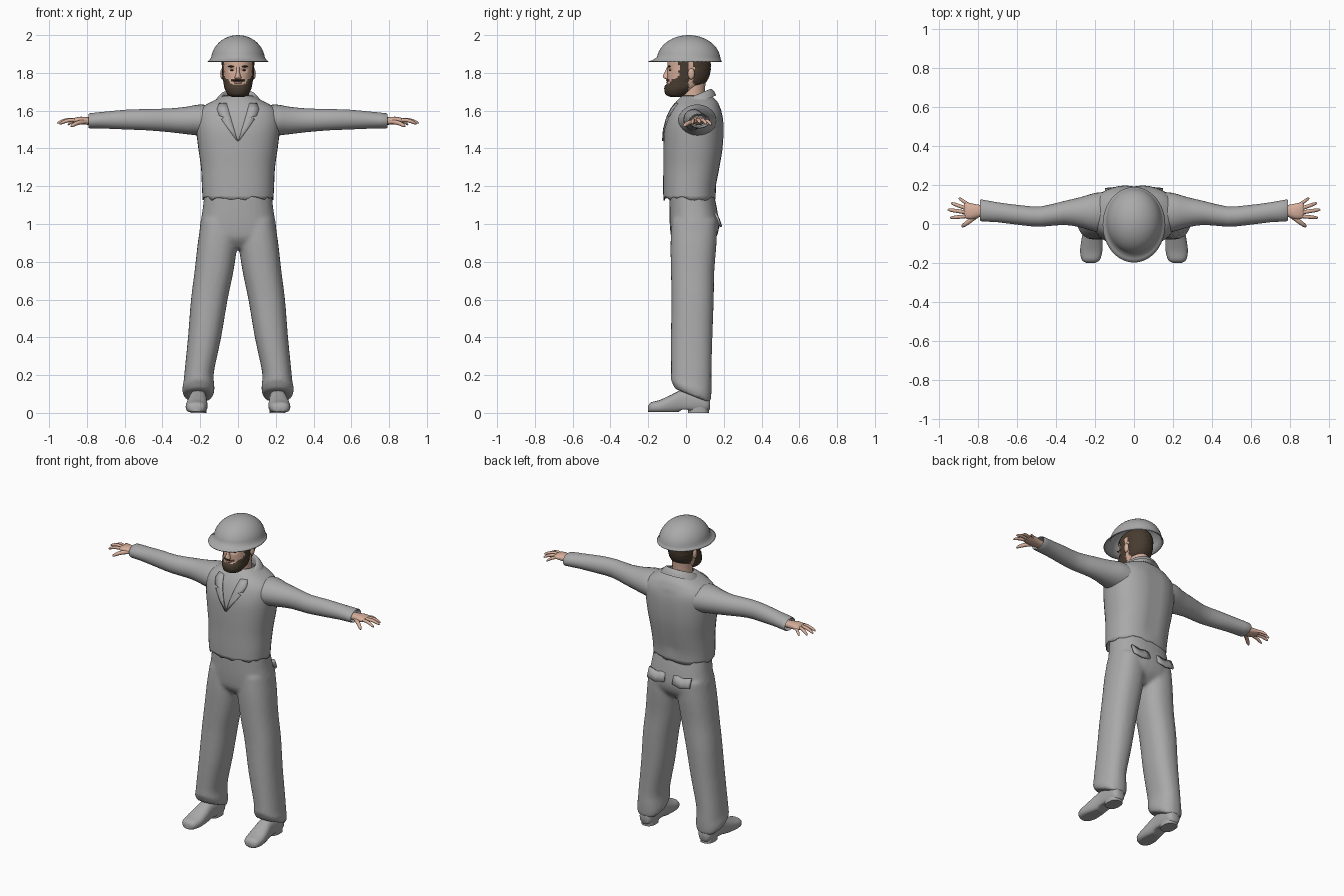
import bpy, bmesh, math, random
from mathutils import Vector
from mathutils.bvhtree import BVHTree

random.seed(4)
cube = bpy.data.objects.get("Cube")
if cube:
    bpy.data.objects.remove(cube, do_unlink=True)


def material(name, rgb):
    m = bpy.data.materials.new(name)
    m.use_nodes = True
    m.diffuse_color = (*rgb, 1)
    m.node_tree.nodes["Principled BSDF"].inputs["Base Color"].default_value = (*rgb, 1)
    return m


GREY = material("cloth grey", (0.40, 0.40, 0.40))
SKIN = material("skin", (0.68, 0.43, 0.33))
HAIR = material("dark brown hair", (0.065, 0.045, 0.03))
LIPS = material("lips", (0.45, 0.22, 0.18))
EYES = material("eye dark", (0.03, 0.025, 0.02))


def dense(rings, k):
    """Catmull-Rom interpolation between rings."""
    rings = [tuple(r) + (0,) * (6 - len(r)) for r in rings]
    out = []
    for i in range(len(rings) - 1):
        p = [rings[max(i - 1, 0)], rings[i], rings[i + 1], rings[min(i + 2, len(rings) - 1)]]
        for s in range(k):
            t = s / k
            out.append([0.5 * (2 * b + (c - a) * t + (2 * a - 5 * b + 4 * c - d) * t * t
                               + (3 * b - a - 3 * c + d) * t ** 3) for a, b, c, d in zip(*p)])
    return out + [list(rings[-1])]


def add_loft(bm, rings, axis="z", n=28, power=2.0, k=3, cap=True, side=1):
    """Rings are (position, centre a, centre b, radius a, radius b, tilt)."""
    loops = []
    for pos, ca, cb, ra, rb, tilt in dense(rings, k):
        loop = []
        for i in range(n):
            t = math.tau * i / n
            c, s = math.cos(t), math.sin(t)
            a = ca + ra * math.copysign(abs(c) ** (2 / power), c)
            b = cb + rb * math.copysign(abs(s) ** (2 / power), s)
            q = pos + tilt * (b - cb)
            x, y, z = {"z": (a, b, q), "x": (q, a, b), "y": (a, q, b)}[axis]
            loop.append(bm.verts.new((side * x, y, z)))
        loops.append(loop)
    for lo, hi in zip(loops, loops[1:]):
        for i in range(n):
            bm.faces.new((lo[i], lo[(i + 1) % n], hi[(i + 1) % n], hi[i]))
    if cap:
        bm.faces.new(loops[0])
        bm.faces.new(loops[-1])


def finish(name, bm, mats, mirror=False, angle=50):
    bmesh.ops.recalc_face_normals(bm, faces=bm.faces)
    me = bpy.data.meshes.new(name)
    bm.to_mesh(me)
    bm.free()
    for m in mats:
        me.materials.append(m)
    me.shade_smooth()
    me.set_sharp_from_angle(angle=math.radians(angle))
    ob = bpy.data.objects.new(name, me)
    bpy.context.collection.objects.link(ob)
    if mirror:
        ob.modifiers.new("Mirror", "MIRROR").use_mirror_merge = False
    return ob


def loft(name, rings, mat, mirror=False, **kw):
    bm = bmesh.new()
    add_loft(bm, rings, **kw)
    return finish(name, bm, [mat], mirror)


def blob(name, mat, centre, radii, mirror=False):
    bm = bmesh.new()
    bmesh.ops.create_uvsphere(bm, u_segments=16, v_segments=10, radius=1)
    bmesh.ops.scale(bm, vec=radii, verts=bm.verts)
    bmesh.ops.translate(bm, vec=centre, verts=bm.verts)
    return finish(name, bm, [mat], mirror)


# Trousers: pelvis and both legs fused into one skin
bm = bmesh.new()
add_loft(bm, [(1.16, 0, .03, .178, .118), (1.06, 0, .04, .19, .128), (.98, 0, .045, .203, .13),
              (.92, 0, .04, .19, .115), (.87, 0, .035, .09, .07)], power=2.4)
for side in (1, -1):
    add_loft(bm, [(1.02, .10, .045, .095, .12), (.9, .108, .04, .105, .122), (.75, .127, .035, .103, .115),
                  (.6, .152, .035, .097, .112), (.4, .177, .03, .088, .11), (.22, .205, .028, .078, .107),
                  (.16, .208, .028, .081, .108, -.15), (.125, .21, .03, .086, .104, -.35),
                  (.09, .21, .035, .077, .095, -.4)], power=2.3, side=side)
trousers = finish("trousers", bm, [GREY])
remesh = trousers.modifiers.new("Fuse", "REMESH")
remesh.mode, remesh.voxel_size, remesh.use_smooth_shade = "VOXEL", 0.011, True
soften = trousers.modifiers.new("Soften", "SMOOTH")
soften.factor, soften.iterations = 0.5, 5

# Back pocket flaps
bm = bmesh.new()
rows = [[bm.verts.new((x, y - 1.1 * (x - .08) ** 2, z - drop))
         for x, drop in ((.03, 0), (.06, .006), (.09, .014), (.12, .006), (.15, 0))]
        for y, z in ((.166, 1.06), (.18, 1.03), (.19, 1.0))]
for lo, hi in zip(rows, rows[1:]):
    for i in range(4):
        bm.faces.new((lo[i], lo[i + 1], hi[i + 1], hi[i]))
flap = finish("pocket_flap", bm, [GREY], True)
flap.modifiers.new("Thickness", "SOLIDIFY").thickness = 0.012

# Shoes with flattened soles and a heel
bm = bmesh.new()
add_loft(bm, [(-.2, .222, .022, .022, .016), (-.185, .222, .028, .046, .028), (-.14, .22, .032, .057, .036),
              (-.08, .216, .045, .054, .05), (-.02, .212, .06, .047, .062), (.06, .21, .062, .047, .064),
              (.11, .21, .055, .042, .05), (.128, .21, .05, .025, .03)], axis="y", power=2.4)
for v in bm.verts:
    v.co.z = max(v.co.z, .018 if -.03 < v.co.y < .015 else .004)
finish("shoe", bm, [GREY], True)
loft("shoe_heel", [(0, .21, .066, .042, .055), (.03, .21, .066, .043, .056)], GREY, True, power=2.6, k=1)

# Jacket body, with a ragged open hem
bm = bmesh.new()
add_loft(bm, [(1.135, 0, .018, .188, .138), (1.2, 0, .02, .191, .141), (1.3, 0, .03, .196, .15),
              (1.4, 0, .038, .21, .158), (1.5, 0, .043, .222, .158), (1.57, 0, .05, .222, .146),
              (1.615, 0, .053, .195, .128), (1.65, 0, .057, .135, .107), (1.68, 0, .055, .075, .075)],
         power=2.35, n=40, cap=False)
low = min(v.co.z for v in bm.verts)
for v in bm.verts:
    if v.co.z < low + .001:
        v.co.z += random.uniform(-.012, .01)
    # shallow hollow along the spine
    if v.co.y > .1 and 1.2 < v.co.z < 1.6:
        v.co.y -= .008 * max(0, 1 - abs(v.co.x) / .05)
surface = BVHTree.FromBMesh(bm)
jacket = finish("jacket_body", bm, [GREY])
jacket.modifiers.new("Thickness", "SOLIDIFY").thickness = 0.006

# Lapels follow the chest
bm = bmesh.new()
rows = []
for z, inner, outer in ((1.44, .001, .006), (1.5, .02, .05), (1.555, .036, .088), (1.565, .039, .07),
                        (1.575, .042, .1), (1.61, .052, .112), (1.64, .06, .1)):
    row = []
    for x in (inner, (inner + outer) / 2, outer):
        hit = surface.ray_cast(Vector((x, -1, z)), Vector((0, 1, 0)))[0]
        row.append(bm.verts.new((x, hit.y - .008, z)))
    rows.append(row)
for lo, hi in zip(rows, rows[1:]):
    for i in range(2):
        bm.faces.new((lo[i], lo[i + 1], hi[i + 1], hi[i]))
lapel = finish("lapel", bm, [GREY], True)
lapel.modifiers.new("Thickness", "SOLIDIFY").thickness = 0.008

# Turned-down collar, higher at the back
loft("collar", [(1.635, 0, .045, .128, .115, .4), (1.66, 0, .045, .112, .103, .42),
                (1.678, 0, .042, .092, .09, .42), (1.67, 0, .042, .08, .08, .42),
                (1.63, 0, .042, .076, .078, .4)], GREY, cap=False, n=36)

# Sleeves, with an inset cuff opening
loft("sleeve", [(.13, .06, 1.54, .105, .085), (.2, .06, 1.55, .1, .083), (.27, .06, 1.548, .079, .073),
                (.36, .057, 1.549, .061, .063), (.48, .038, 1.552, .052, .056), (.58, .045, 1.553, .051, .053),
                (.7, .06, 1.55, .051, .045), (.785, .07, 1.546, .056, .04),
                (.782, .07, 1.546, .048, .033), (.74, .068, 1.546, .04, .027)], GREY, True, axis="x", k=2)

# Hands: palm, four spread fingers and a thumb
loft("palm", [(.73, .067, 1.544, .028, .02), (.79, .067, 1.545, .031, .02), (.83, .065, 1.548, .04, .02),
              (.862, .069, 1.549, .042, .014), (.875, .071, 1.547, .032, .008)],
     SKIN, True, axis="x", n=16, power=2.3)
digits = {"index_finger": ((.86, .04, 1.549), (.945, .032, 1.53), .0095),
          "middle_finger": ((.865, .06, 1.55), (.957, .074, 1.534), .01),
          "ring_finger": ((.862, .08, 1.549), (.94, .108, 1.53), .0095),
          "little_finger": ((.85, .098, 1.546), (.9, .134, 1.525), .0085),
          "thumb": ((.805, .045, 1.54), (.885, -.014, 1.517), .012)}
for name, (base, tip, r) in digits.items():
    bm = bmesh.new()
    add_loft(bm, [(0, 0, 0, r, r), (.45, 0, 0, r, r), (.85, 0, 0, r * .85, r * .8),
                  (1, 0, 0, r * .35, r * .35)], n=10, k=2)
    base, tip = Vector(base), Vector(tip)
    turn = (tip - base).to_track_quat("Z", "Y")
    for v in bm.verts:
        arch = .008 * math.sin(math.pi * v.co.z)
        v.co = base.lerp(tip, v.co.z) + turn @ Vector((v.co.x, v.co.y, 0)) + Vector((0, 0, arch))
    finish(name, bm, [SKIN], True)

# Neck
loft("neck", [(1.6, 0, .04, .066, .068), (1.66, 0, .035, .058, .062), (1.76, 0, .04, .058, .065)], SKIN, k=2)


def hairy(c):
    """Where beard, moustache, sideburns and hair grow on the head."""
    x, y, z = abs(c.x), c.y, c.z
    wobble = .005 * math.sin(90 * y + 140 * z)
    beard = y < .015 and z < 1.737 + .9 * max(0, x - .024) + wobble
    moustache = y < -.06 and x < .036 and 1.757 < z < 1.769
    sideburn = -.035 + wobble < y < .012 and z > 1.75
    back = y > .04 + wobble and z > 1.735
    return beard or moustache or sideburn or back or z > 1.862


# Head with raised hair regions
bm = bmesh.new()
add_loft(bm, [(1.672, 0, -.045, .03, .03), (1.685, 0, -.045, .05, .055), (1.715, 0, -.025, .066, .083),
              (1.75, 0, .0, .073, .1), (1.79, 0, .01, .079, .109), (1.83, 0, .013, .081, .111),
              (1.87, 0, .014, .081, .108), (1.91, 0, .016, .065, .085), (1.93, 0, .016, .03, .04)],
         n=64, k=7, power=2.15)
for f in bm.faces:
    f.material_index = int(hairy(f.calc_center_median()))
for v in bm.verts:
    if all(f.material_index for f in v.link_faces):
        grow = 1.06 + random.uniform(-.012, .012)
        v.co.x *= grow
        v.co.y = .01 + (v.co.y - .01) * grow
    # eye sockets
    gap = math.hypot((abs(v.co.x) - .033) / .02, (v.co.z - 1.814) / .013)
    if v.co.y < -.05 and gap < 1:
        v.co.y += .008 * (1 - gap * gap)
finish("head", bm, [SKIN, HAIR])

# Face details
loft("nose", [(1.766, 0, -.098, .012, .008), (1.774, 0, -.103, .018, .017), (1.785, 0, -.1, .014, .022),
              (1.805, 0, -.096, .009, .016), (1.832, 0, -.094, .008, .007)], SKIN, n=16)
blob("lips", LIPS, (0, -.099, 1.748), (.02, .006, .006))
blob("eye", EYES, (.032, -.084, 1.814), (.011, .005, .0045), True)
blob("eyebrow", HAIR, (.034, -.089, 1.834), (.02, .008, .0045), True)
blob("ear", SKIN, (.082, .028, 1.795), (.012, .018, .03), True)

# Helmet: half-round dome over a narrow brim
profile = [(1.862, 0, -.004, .161, .194), (1.866, 0, .003, .152, .182)]
for i in range(1, 13):
    t = math.radians(90 * i / 12.1)
    profile.append((1.866 + .134 * math.sin(t), 0, .014, .143 * math.cos(t), .169 * math.cos(t)))
bm = bmesh.new()
add_loft(bm, profile, n=48, k=1, cap=False)
bmesh.ops.holes_fill(bm, edges=[e for e in bm.edges if e.is_boundary and e.verts[0].co.z > 1.99], sides=0)
helmet = finish("helmet", bm, [GREY])
helmet.modifiers.new("Thickness", "SOLIDIFY").thickness = 0.005
